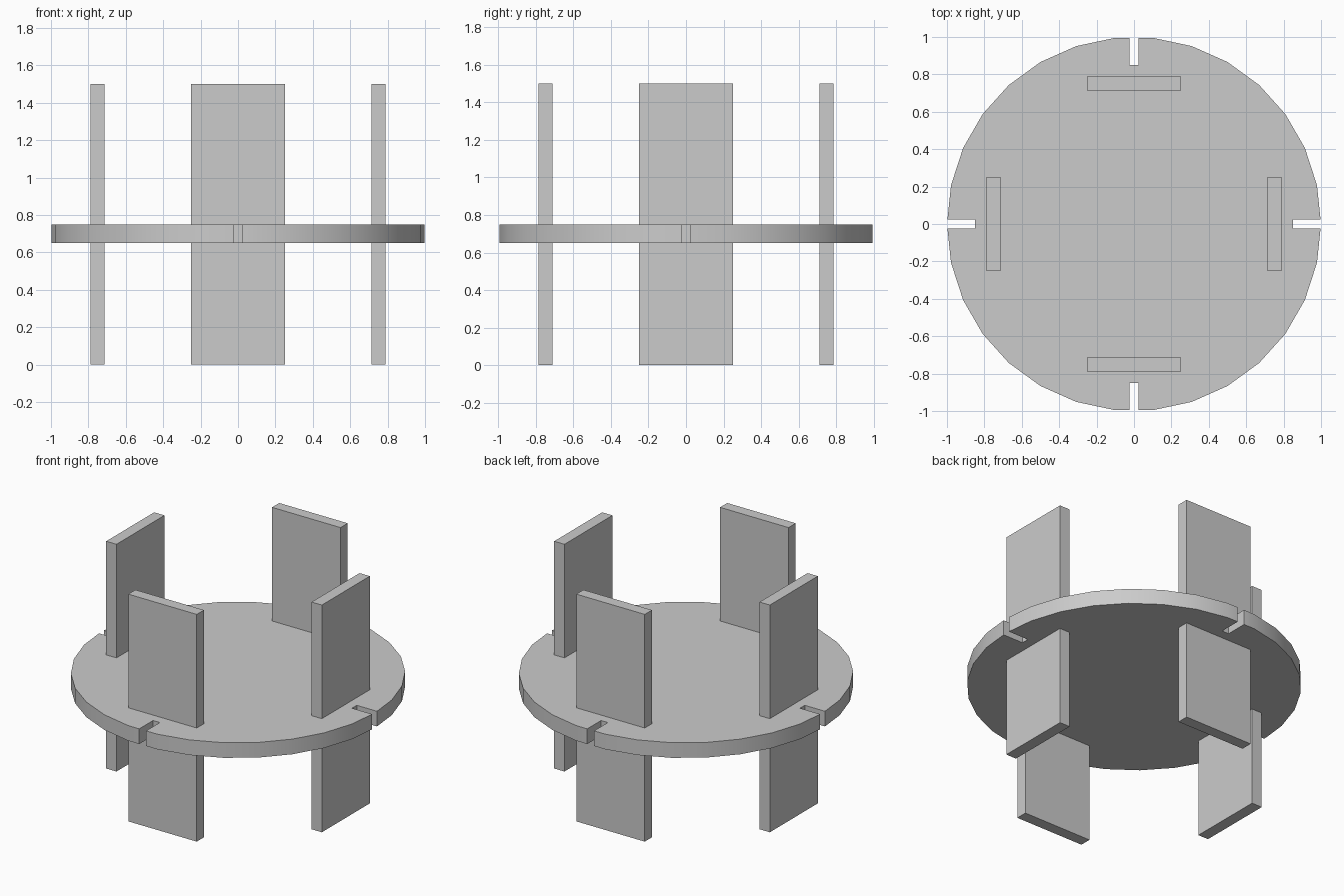
import bpy, bmesh, math
from mathutils import Matrix

default = bpy.data.objects.get("Cube")
if default:
    bpy.data.objects.remove(default, do_unlink=True)

grey = bpy.data.materials.new("light_grey")
grey.use_nodes = True
grey.diffuse_color = (0.6, 0.6, 0.6, 1)
grey.node_tree.nodes["Principled BSDF"].inputs["Base Color"].default_value = (0.6, 0.6, 0.6, 1)


def add_object(name, bm):
    bmesh.ops.recalc_face_normals(bm, faces=bm.faces)
    mesh = bpy.data.meshes.new(name)
    bm.to_mesh(mesh)
    bm.free()
    mesh.materials.append(grey)
    obj = bpy.data.objects.new(name, mesh)
    bpy.context.collection.objects.link(obj)
    return obj


def add_box(bm, size, centre, angle=0.0):
    """Box placed at centre, then turned about the vertical axis."""
    matrix = (Matrix.Rotation(angle, 4, "Z") @ Matrix.Translation(centre)
              @ Matrix.Diagonal((*size, 1)))
    bmesh.ops.create_cube(bm, size=1, matrix=matrix)


# Upright panels passing through the disc
for i, side in enumerate(("left", "back", "right", "front")):
    bm = bmesh.new()
    add_box(bm, (0.075, 0.5, 1.5), (0.75, 0, 0.75), i * math.pi / 2)
    add_object(side + "_panel", bm)

# Round disc, 30 sides with a corner on the x axis
SIDES = 30
bm = bmesh.new()
ring = [bm.verts.new((math.cos(a), math.sin(a), 0.65))
        for a in (i * math.tau / SIDES for i in range(SIDES))]
base = bm.faces.new(ring)
top = bmesh.ops.extrude_face_region(bm, geom=[base], use_keep_orig=True)["geom"]
bmesh.ops.translate(bm, vec=(0, 0, 0.1),
                    verts=[v for v in top if isinstance(v, bmesh.types.BMVert)])
disc = add_object("disc", bm)

# Four rim slots cut on the axes
bm = bmesh.new()
for i in range(4):
    add_box(bm, (0.3, 0.05, 0.4), (1.0, 0, 0.7), i * math.pi / 2)
cutter = add_object("slot_cutter", bm)
cutter.hide_render = True

slots = disc.modifiers.new("slots", "BOOLEAN")
slots.operation = "DIFFERENCE"
slots.solver = "EXACT"
slots.object = cutter
bpy.ops.object.select_all(action="DESELECT")
disc.select_set(True)
bpy.context.view_layer.objects.active = disc
bpy.ops.object.modifier_apply(modifier=slots.name)
bpy.data.objects.remove(cutter, do_unlink=True)

# Smooth rim with sharp edges
bpy.ops.object.shade_smooth_by_angle(angle=math.radians(30))
